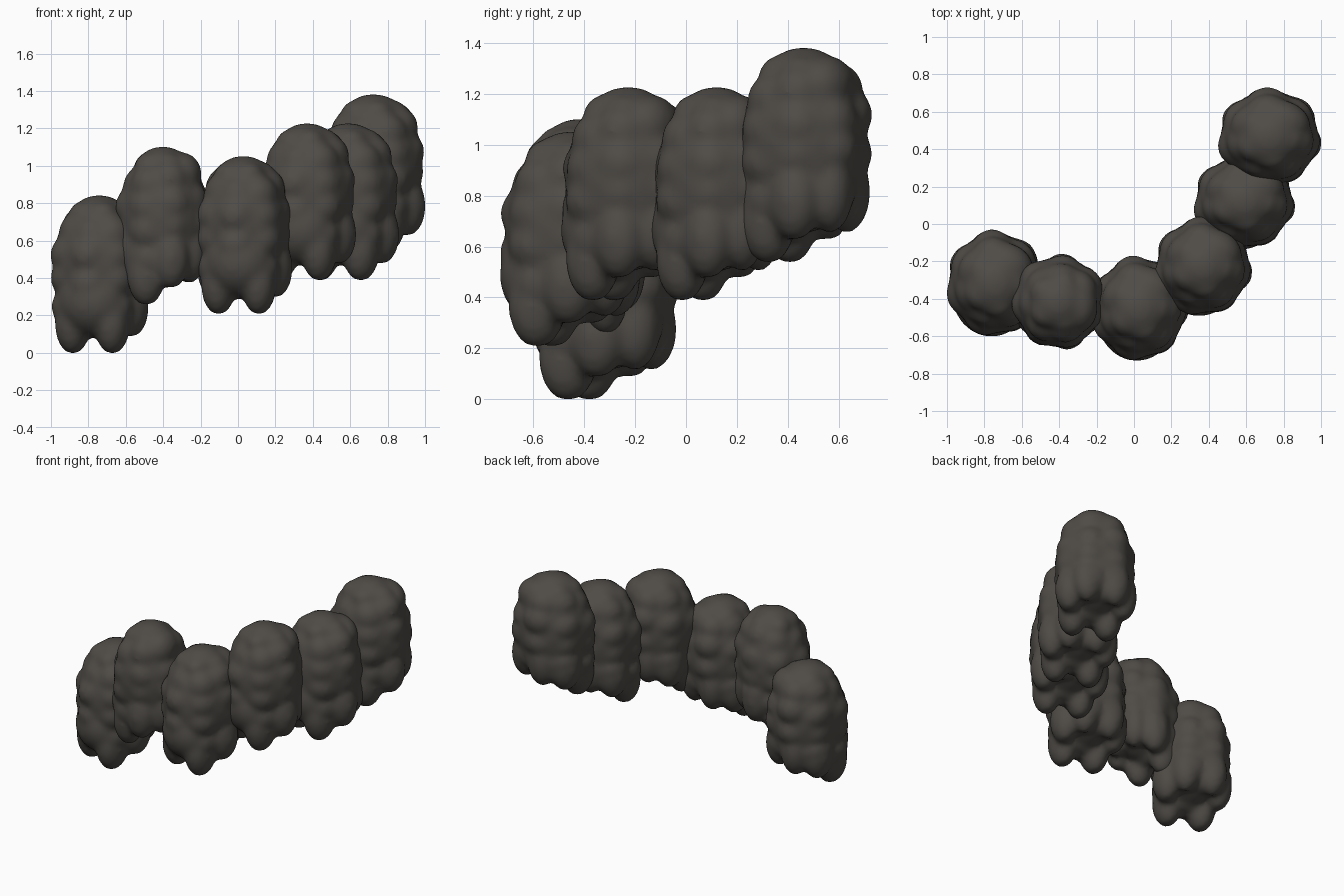
import bpy, bmesh, math, random
from mathutils import Matrix, Vector

if "Cube" in bpy.data.objects:
    bpy.data.objects.remove(bpy.data.objects["Cube"])

random.seed(4)
mat = bpy.data.materials.new("dark brown grey")
mat.diffuse_color = (0.078, 0.071, 0.062, 1)
mat.use_nodes = True
mat.node_tree.nodes["Principled BSDF"].inputs["Base Color"].default_value = mat.diffuse_color


def blob(bm, centre, radii, turn=0.0):
    """Add one ellipsoid lump."""
    m = (Matrix.Translation(centre) @ Matrix.Rotation(turn, 4, 'Z')
         @ Matrix.Diagonal((*radii, 1)))
    bmesh.ops.create_uvsphere(bm, u_segments=20, v_segments=12, radius=1, matrix=m)


def make_lump_mesh():
    """Lumpy nugget with a dome, rows of bumps and stubby feet, fused together."""
    bm = bmesh.new()
    blob(bm, (0, 0, 0.47), (0.24, 0.24, 0.35))          # core
    blob(bm, (0, 0.01, 0.30), (0.215, 0.205, 0.17))     # filled underside
    blob(bm, (0, -0.09, 0.28), (0.19, 0.17, 0.19))      # low front bulge
    blob(bm, (0, 0, 0.70), (0.16, 0.16, 0.14))          # dome
    blob(bm, (0.03, 0.10, 0.69), (0.14, 0.11, 0.12))    # raised back shoulder
    # knobs widening the dome
    for i in range(5):
        a = math.tau * (i + 0.2) / 5
        blob(bm, (0.085 * math.cos(a), 0.085 * math.sin(a), 0.735), (0.085, 0.085, 0.075))
    # rows of bumps around the body
    for z, ring in ((0.28, 0.155), (0.41, 0.16), (0.54, 0.158), (0.66, 0.125)):
        for i in range(7):
            a = math.tau * (i + 0.25) / 7
            r = ring + random.uniform(-0.01, 0.012)
            dz = 0.03 * math.sin(a) + random.uniform(-0.015, 0.015)
            blob(bm, (r * math.cos(a), r * math.sin(a), z + dz), (0.092, 0.105, 0.105), a)
    # feet: low at the front, higher at the sides and back
    for s in (-1, 1):
        blob(bm, (s * 0.108, -0.10, 0.165), (0.092, 0.105, 0.165))
        blob(bm, (s * 0.165, 0.03, 0.25), (0.09, 0.10, 0.16))
        blob(bm, (s * 0.085, 0.14, 0.28), (0.095, 0.09, 0.16))
    me = bpy.data.meshes.new("lump")
    bm.to_mesh(me)
    bm.free()
    ob = bpy.data.objects.new("lump_source", me)
    bpy.context.collection.objects.link(ob)
    rm = ob.modifiers.new("fuse", 'REMESH')
    rm.mode = 'VOXEL'
    rm.voxel_size = 0.018
    sm = ob.modifiers.new("soften", 'SMOOTH')
    sm.factor = 0.5
    sm.iterations = 10
    dg = bpy.context.evaluated_depsgraph_get()
    dg.update()
    result = bpy.data.meshes.new_from_object(ob.evaluated_get(dg))
    bpy.data.objects.remove(ob)
    return result


source = make_lump_mesh()

# each lump: low corner, high corner, turn in degrees
lumps = [
    ((-1.00, -0.60, 0.00), (-0.48, -0.03, 0.84), -20),
    ((-0.655, -0.67, 0.26), (-0.16, -0.16, 1.10), -85),
    ((-0.22, -0.73, 0.21), (0.29, -0.17, 1.05), -14),
    ((0.11, -0.49, 0.39), (0.63, 0.04, 1.225), -22),
    ((0.32, -0.135, 0.39), (0.86, 0.38, 1.225), -22),
    ((0.45, 0.20, 0.54), (1.00, 0.73, 1.38), -22),
]
for n, (lo, hi, turn) in enumerate(lumps, 1):
    me = source.copy()
    me.transform(Matrix.Rotation(math.radians(turn), 4, 'Z'))
    mn = [min(v.co[k] for v in me.vertices) for k in range(3)]
    mx = [max(v.co[k] for v in me.vertices) for k in range(3)]
    scale = [(hi[k] - lo[k]) / (mx[k] - mn[k]) for k in range(3)]
    me.transform(Matrix.Translation(lo) @ Matrix.Diagonal((*scale, 1))
                 @ Matrix.Translation(-Vector(mn)))
    me.materials.clear()
    me.materials.append(mat)
    for p in me.polygons:
        p.use_smooth = True
        p.material_index = 0
    ob = bpy.data.objects.new(f"lump_{n}", me)
    bpy.context.collection.objects.link(ob)
